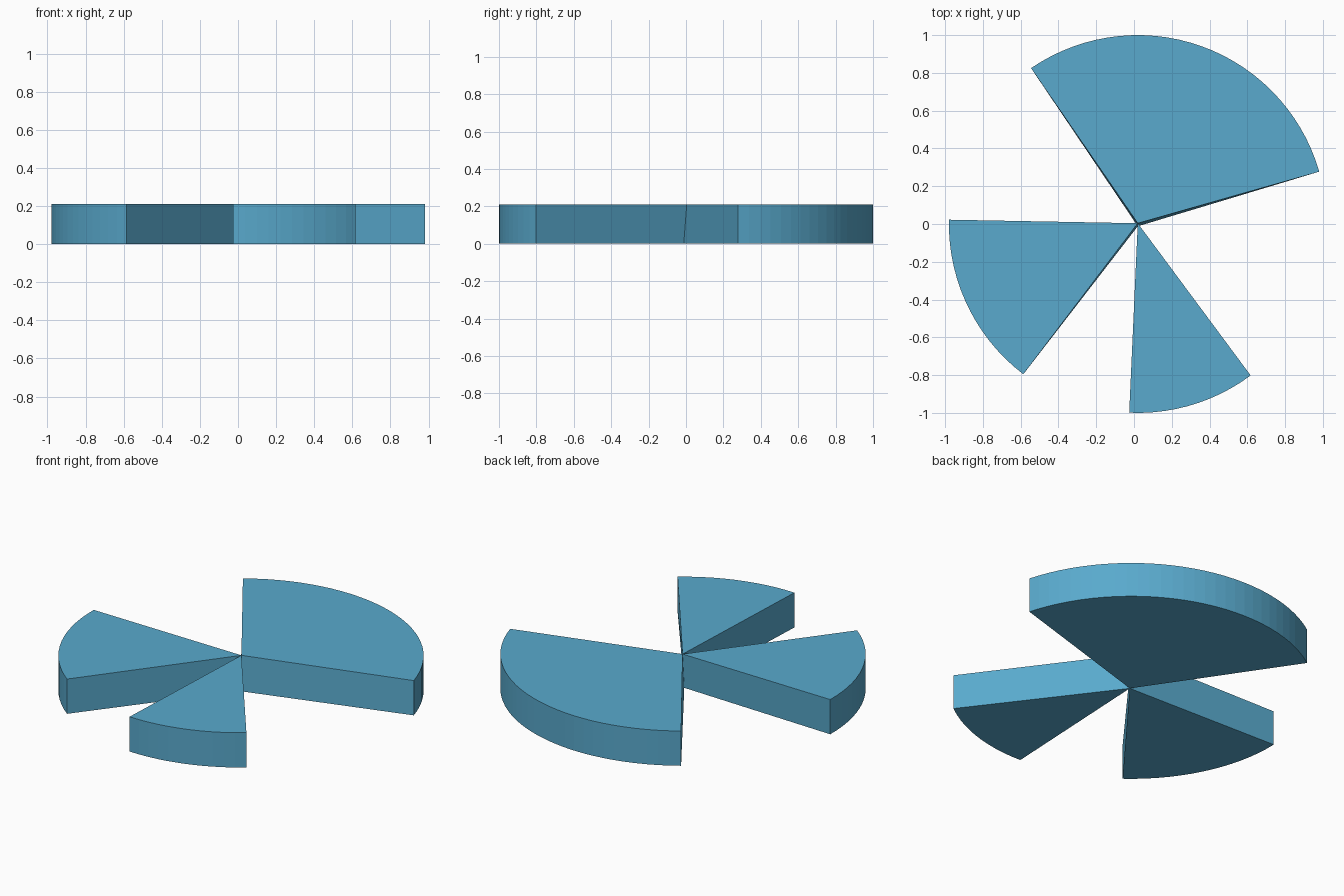
import bpy, bmesh, math

if "Cube" in bpy.data.objects:
    bpy.data.objects.remove(bpy.data.objects["Cube"])

CX, R, H = 0.02, 1.0, 0.21
APEX_TOP_Y, APEX_BOTTOM_Y = 0.004, -0.012   # the hub edge leans slightly

mat = bpy.data.materials.new("blue")
mat.diffuse_color = (0.10, 0.40, 0.61, 1)
mat.use_nodes = True
mat.node_tree.nodes["Principled BSDF"].inputs["Base Color"].default_value = mat.diffuse_color


def wedge(name, start, end):
    """Flat-shaded pie slice between two angles in degrees."""
    bm = bmesh.new()
    n = max(2, round((end - start) / 3.6))
    angles = [math.radians(start + (end - start) * i / n) for i in range(n + 1)]

    def ring(z, apex_y):
        pts = [(CX, apex_y)] + [(CX + R * math.cos(a), R * math.sin(a)) for a in angles]
        return [bm.verts.new((x, y, z)) for x, y in pts]

    low, high = ring(0, APEX_BOTTOM_Y), ring(H, APEX_TOP_Y)
    bm.faces.new(high)
    bm.faces.new(low[::-1])
    for i in range(len(low)):
        j = (i + 1) % len(low)
        bm.faces.new((low[i], low[j], high[j], high[i]))
    mesh = bpy.data.meshes.new(name)
    bm.to_mesh(mesh)
    bm.free()
    mesh.materials.append(mat)
    bpy.context.collection.objects.link(bpy.data.objects.new(name, mesh))


# Three slices sharing one hub
wedge("large_slice", 16.1, 124.4)
wedge("left_slice", 178.7, 232.7)
wedge("front_slice", 267.4, 306.7)
